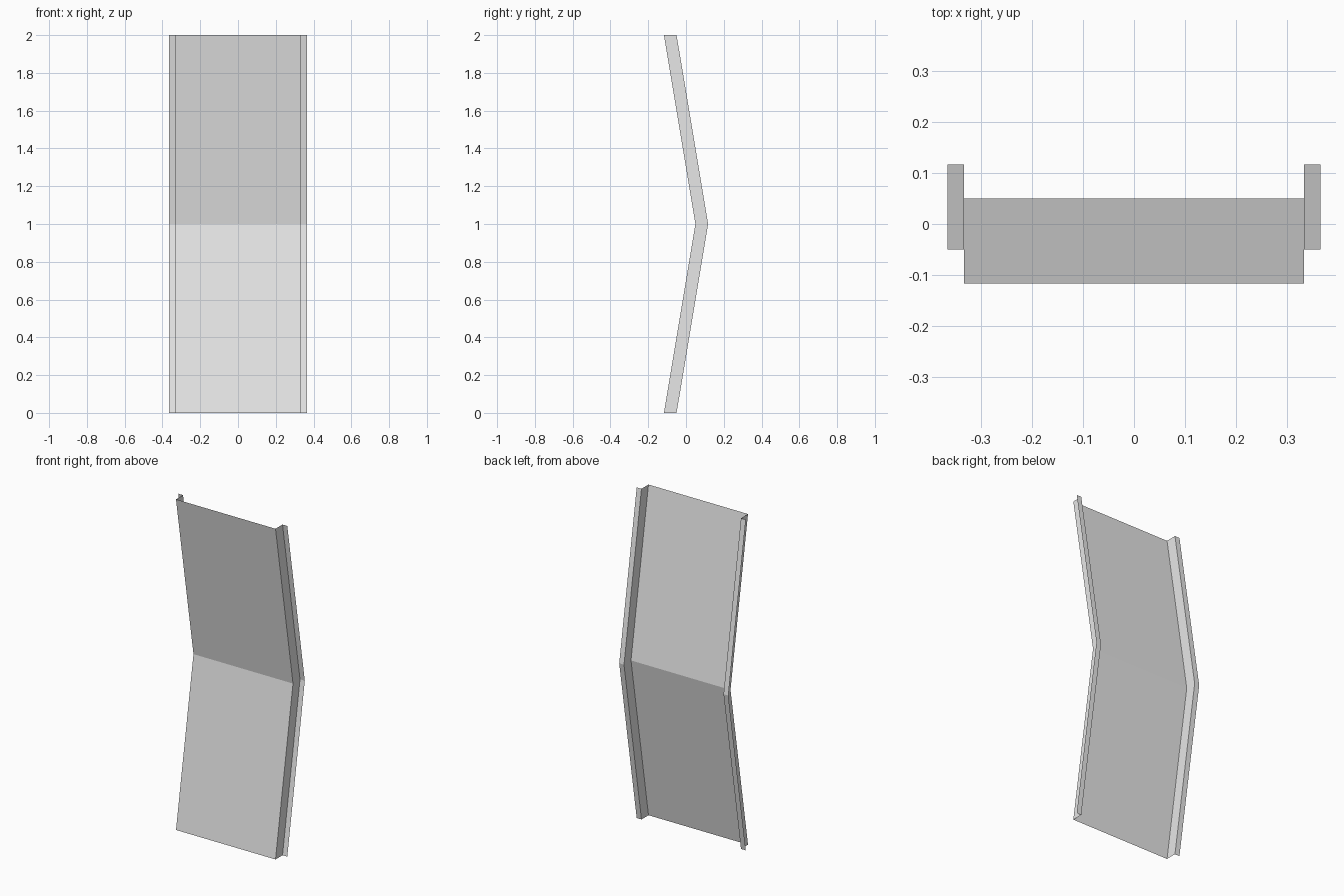
import bpy
import bmesh

cube = bpy.data.objects.get("Cube")
if cube:
    bpy.data.objects.remove(cube, do_unlink=True)

steel = bpy.data.materials.new("light_grey_metal")
grey = (0.8, 0.8, 0.8, 1)
steel.diffuse_color = grey
steel.use_nodes = True
steel.node_tree.nodes["Principled BSDF"].inputs["Base Color"].default_value = grey

HALF_WEB = 0.333     # half width of the flat panel
HALF_TOTAL = 0.365   # half width including the lips
DEPTH = 0.067        # how far the flanges turn back
PATH = [(-0.117, 0), (0.05, 1), (-0.117, 2)]   # (y, z) of the bent panel


def sweep(name, section):
    """Sweep an open (x, y) section along the bent path as thin sheet."""
    bm = bmesh.new()
    rows = [[bm.verts.new((x, py + y, z)) for x, y in section] for py, z in PATH]
    for low, high in zip(rows, rows[1:]):
        for i in range(len(section) - 1):
            bm.faces.new((low[i], low[i + 1], high[i + 1], high[i]))
    mesh = bpy.data.meshes.new(name)
    bm.to_mesh(mesh)
    bm.free()
    mesh.materials.append(steel)
    obj = bpy.data.objects.new(name, mesh)
    bpy.context.collection.objects.link(obj)


# Bent flat panel
sweep("web_panel", [(-HALF_WEB, 0), (HALF_WEB, 0)])

# Folded edges: a flange turning back, then a lip turning outwards
edge = [(HALF_WEB, 0), (HALF_WEB, DEPTH), (HALF_TOTAL, DEPTH)]
sweep("left_flange", edge)
sweep("right_flange", [(-x, y) for x, y in reversed(edge)])
